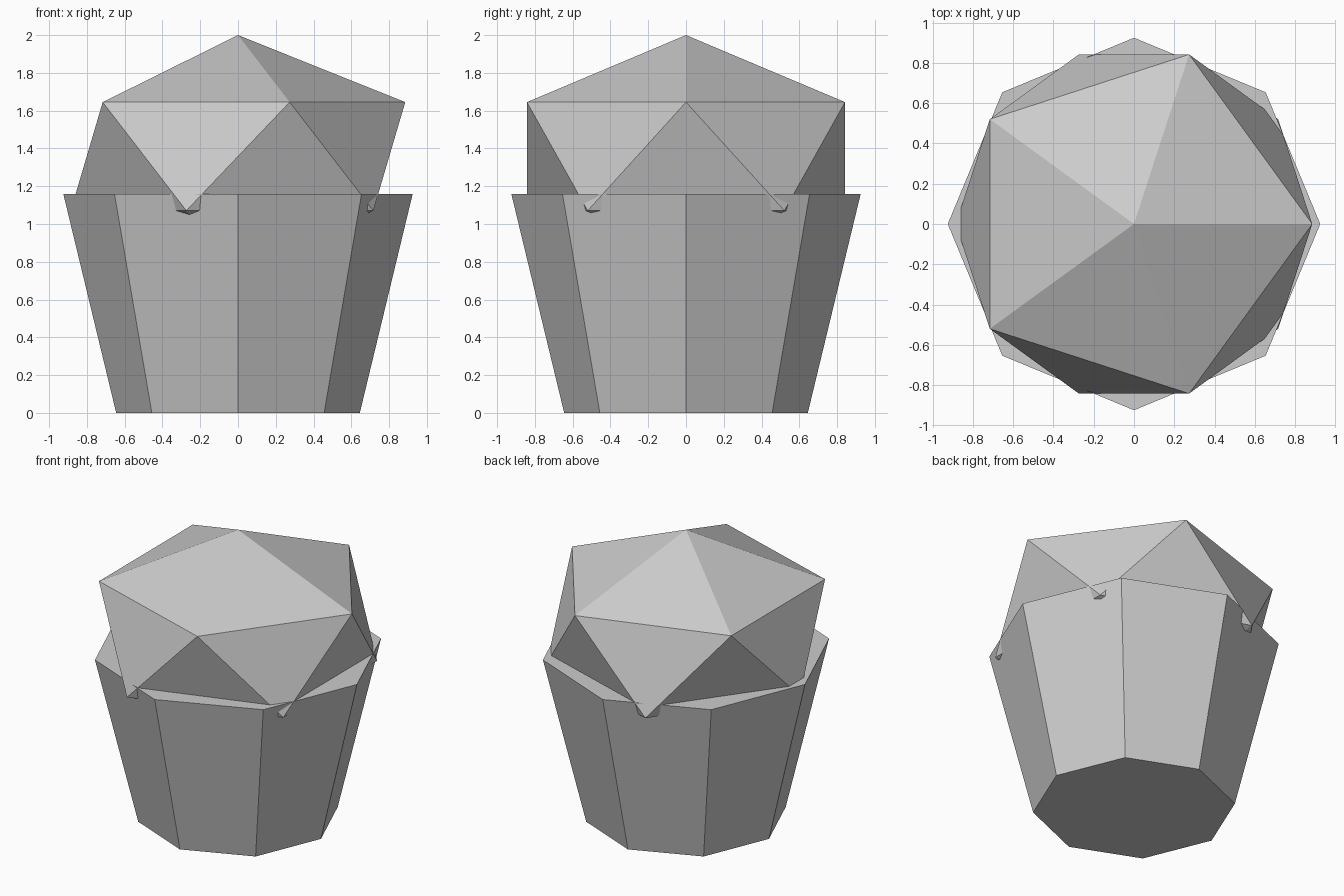
import bpy

cube = bpy.data.objects.get("Cube")
if cube:
    bpy.data.objects.remove(cube, do_unlink=True)

POT_HEIGHT = 1.16
TOP_Z = 2.0
CROWN_HALF_HEIGHT = 0.642
CROWN_RADIUS = 0.99

# Single plain grey
grey = bpy.data.materials.new("plain_grey")
grey.use_nodes = True
colour = (0.6, 0.6, 0.6, 1)
grey.diffuse_color = colour
grey.node_tree.nodes["Principled BSDF"].inputs["Base Color"].default_value = colour


def finish(name):
    obj = bpy.context.object
    obj.name = obj.data.name = name
    obj.data.materials.clear()
    obj.data.materials.append(grey)
    bpy.ops.object.shade_flat()
    return obj


# Tapered eight-sided pot, closed at the rim
bpy.ops.mesh.primitive_cone_add(vertices=8, radius1=0.645, radius2=0.925,
                                depth=POT_HEIGHT, location=(0, 0, POT_HEIGHT / 2))
finish("pot")

# Squashed icosahedron sitting in the pot, lower corners poking through its walls
bpy.ops.mesh.primitive_ico_sphere_add(subdivisions=1, radius=1,
                                      location=(0, 0, TOP_Z - CROWN_HALF_HEIGHT))
crown = finish("crown")
crown.scale = (CROWN_RADIUS, CROWN_RADIUS, CROWN_HALF_HEIGHT)
bpy.ops.object.transform_apply(location=False, rotation=False, scale=True)
